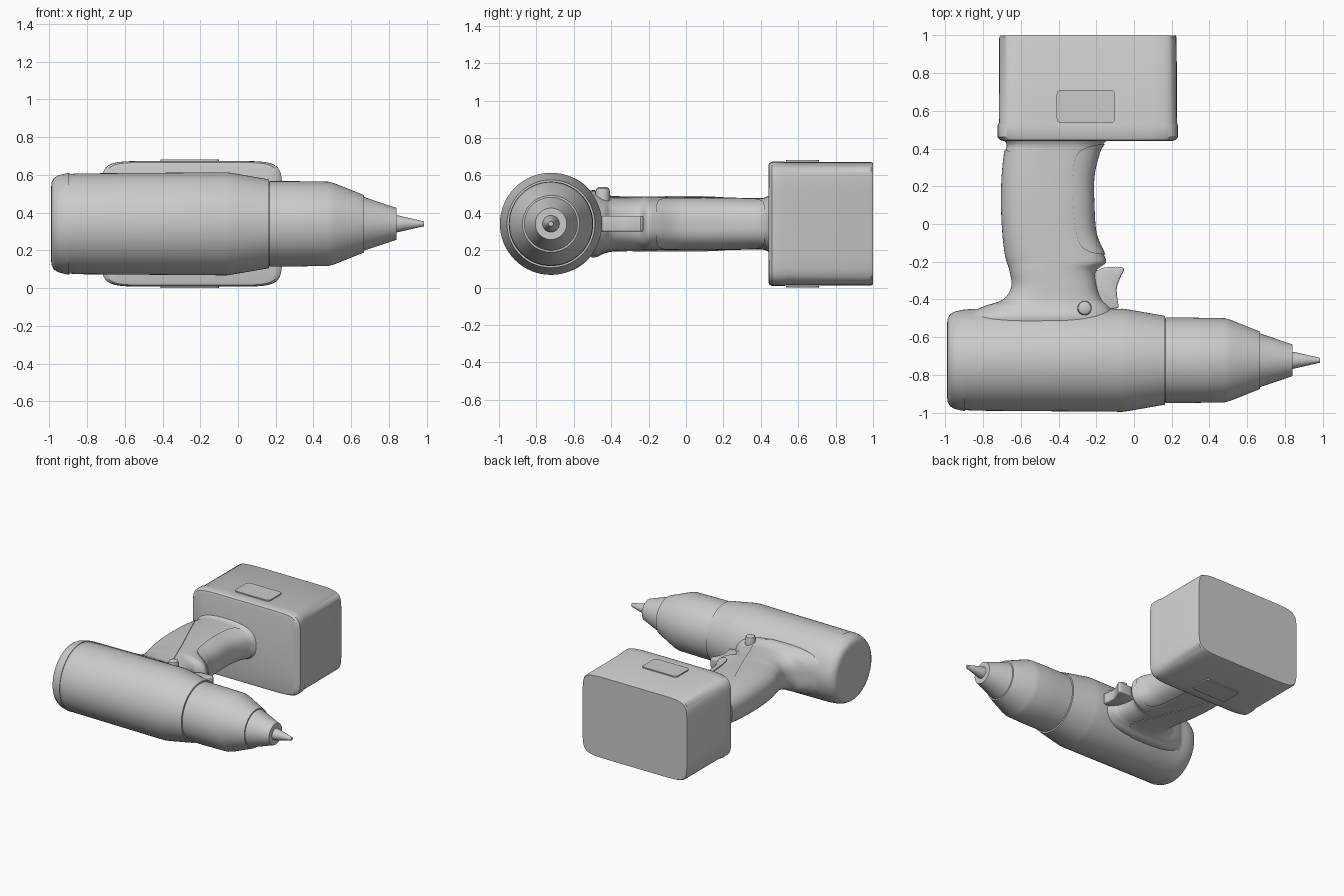
import bpy, bmesh
from math import cos, sin, pi
from mathutils import Vector

cube = bpy.data.objects.get("Cube")
if cube:
    bpy.data.objects.remove(cube, do_unlink=True)

AY, AZ = -0.722, 0.341      # drill axis height and depth

grey = bpy.data.materials.new("plain grey")
grey.use_nodes = True
grey.diffuse_color = (0.6, 0.6, 0.6, 1)
grey.node_tree.nodes["Principled BSDF"].inputs["Base Color"].default_value = (0.6, 0.6, 0.6, 1)


def finish(bm, name):
    bmesh.ops.recalc_face_normals(bm, faces=bm.faces)
    me = bpy.data.meshes.new(name)
    bm.to_mesh(me)
    bm.free()
    me.materials.append(grey)
    ob = bpy.data.objects.new(name, me)
    bpy.context.collection.objects.link(ob)
    return ob


def skin(name, rings):
    """Closed skin over a row of equal rings."""
    bm = bmesh.new()
    rows = [[bm.verts.new(p) for p in ring] for ring in rings]
    n = len(rows[0])
    for a, b in zip(rows, rows[1:]):
        for i in range(n):
            j = (i + 1) % n
            bm.faces.new((a[i], a[j], b[j], b[i]))
    bm.faces.new(rows[0])
    bm.faces.new(rows[-1][::-1])
    return finish(bm, name)


def spline(points, steps=6):
    """Smooth open curve through the points."""
    pts = [Vector(p) for p in points]
    pts = [pts[0]] + pts + [pts[-1]]
    out = []
    for a, b, c, d in zip(pts, pts[1:], pts[2:], pts[3:]):
        for s in range(steps):
            t = s / steps
            out.append(0.5 * (2 * b + (c - a) * t + (2 * a - 5 * b + 4 * c - d) * t ** 2
                              + (3 * b - a - 3 * c + d) * t ** 3))
    return out + [pts[-1]]


def lathe(name, profile, grow=0.0, n=64):
    """Turn (x, radius) pairs about the drill axis."""
    return skin(name, [[(x - grow, AY + (r + grow) * cos(2 * pi * i / n),
                         AZ + (r + grow) * sin(2 * pi * i / n)) for i in range(n)]
                       for x, r in profile])


def loft(name, sections, power, grow=0.0, n=64):
    """Rounded sections along y: (y, x min, x max, half thickness)."""
    def bend(v):
        return abs(v) ** (2 / power) * (1 if v > 0 else -1)
    rings = []
    for y, x0, x1, h in sections:
        rings.append([((x0 + x1) / 2 + ((x1 - x0) / 2 + grow) * bend(cos(2 * pi * (i + .5) / n)), y,
                       AZ + (h + grow) * bend(sin(2 * pi * (i + .5) / n))) for i in range(n)])
    return skin(name, rings)


def prism(name, outline, z0, z1):
    return skin(name, [[(p[0], p[1], z) for p in outline] for z in (z0, z1)])


def activate(ob):
    bpy.ops.object.select_all(action='DESELECT')
    ob.select_set(True)
    bpy.context.view_layer.objects.active = ob


def combine(ob, other, operation):
    activate(ob)
    m = ob.modifiers.new("combine", 'BOOLEAN')
    m.operation, m.solver, m.object = operation, 'EXACT', other
    bpy.ops.object.modifier_apply(modifier=m.name)
    bpy.data.objects.remove(other, do_unlink=True)


def bevel(ob, width, segments=3):
    activate(ob)
    m = ob.modifiers.new("bevel", 'BEVEL')
    m.width, m.segments, m.limit_method, m.angle_limit = width, segments, 'ANGLE', 0.7
    bpy.ops.object.modifier_apply(modifier=m.name)


# Motor housing and handle profiles
housing = [(-0.985, 0.19), (-0.983, 0.215), (-0.97, 0.238), (-0.945, 0.253), (-0.9, 0.263),
           (-0.85, 0.267), (-0.06, 0.273), (-0.03, 0.269), (0.165, 0.235)]
handle = spline([(-0.62, -0.93, -0.06, 0.14), (-0.5, -0.91, -0.1, 0.175), (-0.44, -0.8, -0.13, 0.155),
                 (-0.4, -0.69, -0.17, 0.145), (-0.33, -0.645, -0.195, 0.142), (-0.25, -0.655, -0.2, 0.142),
                 (-0.205, -0.668, -0.15, 0.142), (-0.16, -0.68, -0.16, 0.142), (-0.05, -0.693, -0.205, 0.143),
                 (0.1, -0.7, -0.217, 0.143), (0.25, -0.697, -0.217, 0.14), (0.37, -0.685, -0.19, 0.137),
                 (0.42, -0.675, -0.165, 0.14), (0.455, -0.7, -0.13, 0.16)])
GRIP = 2.7

body = lathe("motor_housing_and_handle", housing)
combine(body, loft("handle", handle, GRIP), 'UNION')

# Raised rear cover over the tail of the housing and the back of the handle
seam = spline([(-0.895, -1.1), (-0.895, -0.72), (-0.875, -0.655), (-0.81, -0.63), (-0.6, -0.6),
               (-0.45, -0.565), (-0.38, -0.49), (-0.315, -0.41), (-0.34, -0.33), (-0.45, -0.04),
               (-0.57, 0.24), (-0.635, 0.365), (-0.68, 0.39), (-0.8, 0.39)])
outline = seam + [Vector((-1.2, 0.39)), Vector((-1.2, -1.1))]
cover = lathe("rear_cover", housing, 0.005)
combine(cover, loft("cover_handle", handle, GRIP, 0.005), 'UNION')
combine(cover, prism("cover_cutter", outline, -0.2, 0.9), 'INTERSECT')

# Soft pad on the front of the handle
edge = spline([(0.0, -0.165), (-0.17, -0.16), (-0.25, -0.14), (-0.295, -0.09), (-0.32, 0.06),
               (-0.325, 0.25), (-0.305, 0.36), (-0.25, 0.405), (-0.15, 0.425), (0.0, 0.43)])
pad = loft("grip_pad", handle, GRIP, 0.008)
combine(pad, prism("pad_cutter", edge, -0.2, 0.9), 'INTERSECT')

# Nose parts
collar = lathe("gear_collar", [(0.15, 0.2), (0.168, 0.226), (0.3, 0.226), (0.48, 0.223), (0.51, 0.215),
                               (0.668, 0.152), (0.668, 0.1)])
chuck = lathe("chuck", [(0.64, 0.1), (0.668, 0.142), (0.84, 0.084), (0.84, 0.04)])
bit = lathe("bit", [(0.82, 0.045), (0.845, 0.045), (0.985, 0.013)], n=32)

# Trigger
trigger = prism("trigger", spline([(-0.24, -0.27), (-0.19, -0.245), (-0.15, -0.23), (-0.055, -0.232),
                                   (-0.075, -0.29), (-0.092, -0.35), (-0.08, -0.445)], 4)
                + [Vector((-0.24, -0.47))], AZ - 0.042, AZ + 0.042)
bevel(trigger, 0.01)

# Direction button on the upper side
button = skin("direction_button", [[(-0.262 + r * cos(i * pi / 16), -0.445 + r * sin(i * pi / 16), z)
                                    for i in range(32)]
                                   for z, r in ((0.4, 0.038), (0.515, 0.038), (0.53, 0.034), (0.537, 0.022))])

# Battery with a wider collar
battery = loft("battery", [(0.44, -0.69, 0.2, 0.31), (0.445, -0.71, 0.22, 0.325), (0.46, -0.724, 0.234, 0.332),
                           (0.52, -0.724, 0.234, 0.333), (0.535, -0.716, 0.228, 0.33),
                           (0.99, -0.714, 0.226, 0.33), (1.0, -0.708, 0.22, 0.325)], 9, n=96)

# Latch plates on both broad faces of the battery
plates = []
for name, sign in (("upper_latch", 1), ("lower_latch", -1)):
    corners = []
    for k, (x, y) in enumerate(((-0.125, 0.685), (-0.385, 0.685), (-0.385, 0.56), (-0.125, 0.56))):
        corners += [(x + 0.025 * cos((k + s / 5) * pi / 2), y + 0.025 * sin((k + s / 5) * pi / 2))
                    for s in range(6)]
    plates.append(prism(name, corners, AZ + sign * 0.332, AZ + sign * 0.341))

for ob in [body, cover, pad, collar, chuck, bit, trigger, button, battery] + plates:
    activate(ob)
    bpy.ops.object.shade_smooth_by_angle(angle=0.6)
